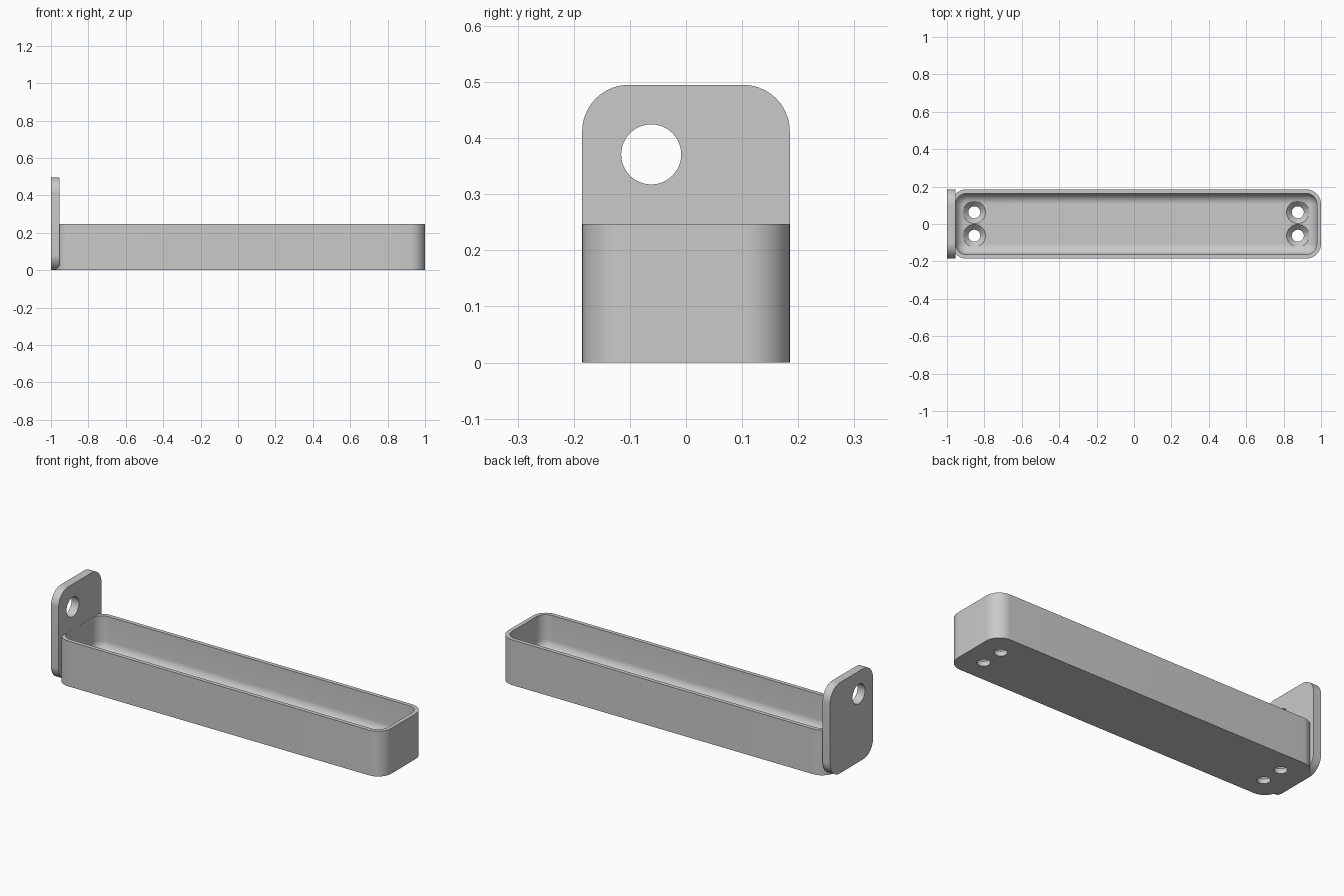
import bpy, bmesh, math
from mathutils import Matrix

cube = bpy.data.objects.get("Cube")
if cube:
    bpy.data.objects.remove(cube, do_unlink=True)

GREY = (0.59, 0.59, 0.59, 1)
grey = bpy.data.materials.new("plain grey")
grey.use_nodes = True
grey.diffuse_color = GREY
grey.node_tree.nodes["Principled BSDF"].inputs["Base Color"].default_value = GREY


def rounded(a0, a1, b0, b1, r, n=14):
    """Outline of a rounded rectangle, counter-clockwise."""
    pts = []
    corners = ((a1 - r, b1 - r), (a0 + r, b1 - r), (a0 + r, b0 + r), (a1 - r, b0 + r))
    for q, (a, b) in enumerate(corners):
        for i in range(n + 1):
            t = (q + i / n) * math.pi / 2
            pts.append((a + r * math.cos(t), b + r * math.sin(t)))
    return pts


def loft(name, rings):
    """Closed solid through a list of equal point rings."""
    bm = bmesh.new()
    loops = [[bm.verts.new(p) for p in ring] for ring in rings]
    for lo, hi in zip(loops, loops[1:]):
        for i in range(len(lo)):
            j = (i + 1) % len(lo)
            bm.faces.new((lo[i], lo[j], hi[j], hi[i]))
    bm.faces.new(loops[0][::-1])
    bm.faces.new(loops[-1])
    bmesh.ops.recalc_face_normals(bm, faces=bm.faces)
    mesh = bpy.data.meshes.new(name)
    bm.to_mesh(mesh)
    bm.free()
    obj = bpy.data.objects.new(name, mesh)
    bpy.context.collection.objects.link(obj)
    mesh.materials.append(grey)
    return obj


def lathe(name, profile, place, n=48):
    """Round cutter from (radius, height) pairs."""
    rings = []
    for r, h in profile:
        ring = [(r * math.cos(2 * math.pi * i / n), r * math.sin(2 * math.pi * i / n), h) for i in range(n)]
        rings.append(ring)
    obj = loft(name, rings)
    obj.data.transform(place)
    obj.hide_render = True
    return obj


def cut_and_smooth(obj, cutters):
    """Cut the holes, then smooth the curves and keep level faces flat."""
    bpy.ops.object.select_all(action="DESELECT")
    obj.select_set(True)
    bpy.context.view_layer.objects.active = obj
    for c in cutters:
        mod = obj.modifiers.new("hole", "BOOLEAN")
        mod.operation, mod.solver, mod.object = "DIFFERENCE", "EXACT", c
        bpy.ops.object.modifier_apply(modifier=mod.name)
        bpy.data.objects.remove(c, do_unlink=True)
    bpy.ops.object.shade_smooth_by_angle(angle=math.radians(30))
    for face in obj.data.polygons:
        if abs(face.normal.z) > 0.999:
            face.use_smooth = False


# Tray: outer wall, rim, inner wall, then a rounded transition to the floor
X0, X1, Y, TOP = -0.976, 1.0, 0.185, 0.247
WALL, FLOOR, FILLET = 0.022, 0.056, 0.055


def tray_ring(inset, z, r):
    return [(x, y, z) for x, y in rounded(X0 + inset, X1 - inset, -Y + inset, Y - inset, r)]


rings = [tray_ring(0, 0, 0.08), tray_ring(0, TOP, 0.08), tray_ring(WALL, TOP, 0.058)]
for i in range(11):
    t = i / 10 * math.pi / 2
    inset = FILLET * (1 - math.cos(t))
    rings.append(tray_ring(WALL + inset, FLOOR + FILLET * (1 - math.sin(t)), 0.058 - inset))
tray = loft("tray", rings)

# Countersunk screw holes, a pair at each end
screw = [(0.032, -0.02), (0.032, FLOOR - 0.03), (0.06, FLOOR), (0.06, 0.16)]
holes = [lathe("screw_hole", screw, Matrix.Translation((x, y, 0)))
         for x in (-0.854, 0.876) for y in (-0.0625, 0.0625)]
cut_and_smooth(tray, holes)

# Upright end plate with one off-centre round hole
outline = rounded(-Y, Y, 0, 0.495, 0.083)
plate = loft("end_plate", [[(x, y, z) for y, z in outline] for x in (-1.0, -0.9545)])
place = Matrix.Translation((-0.98, -0.062, 0.371)) @ Matrix.Rotation(math.pi / 2, 4, "Y")
cut_and_smooth(plate, [lathe("plate_hole", [(0.0535, -0.1), (0.0535, 0.1)], place)])
